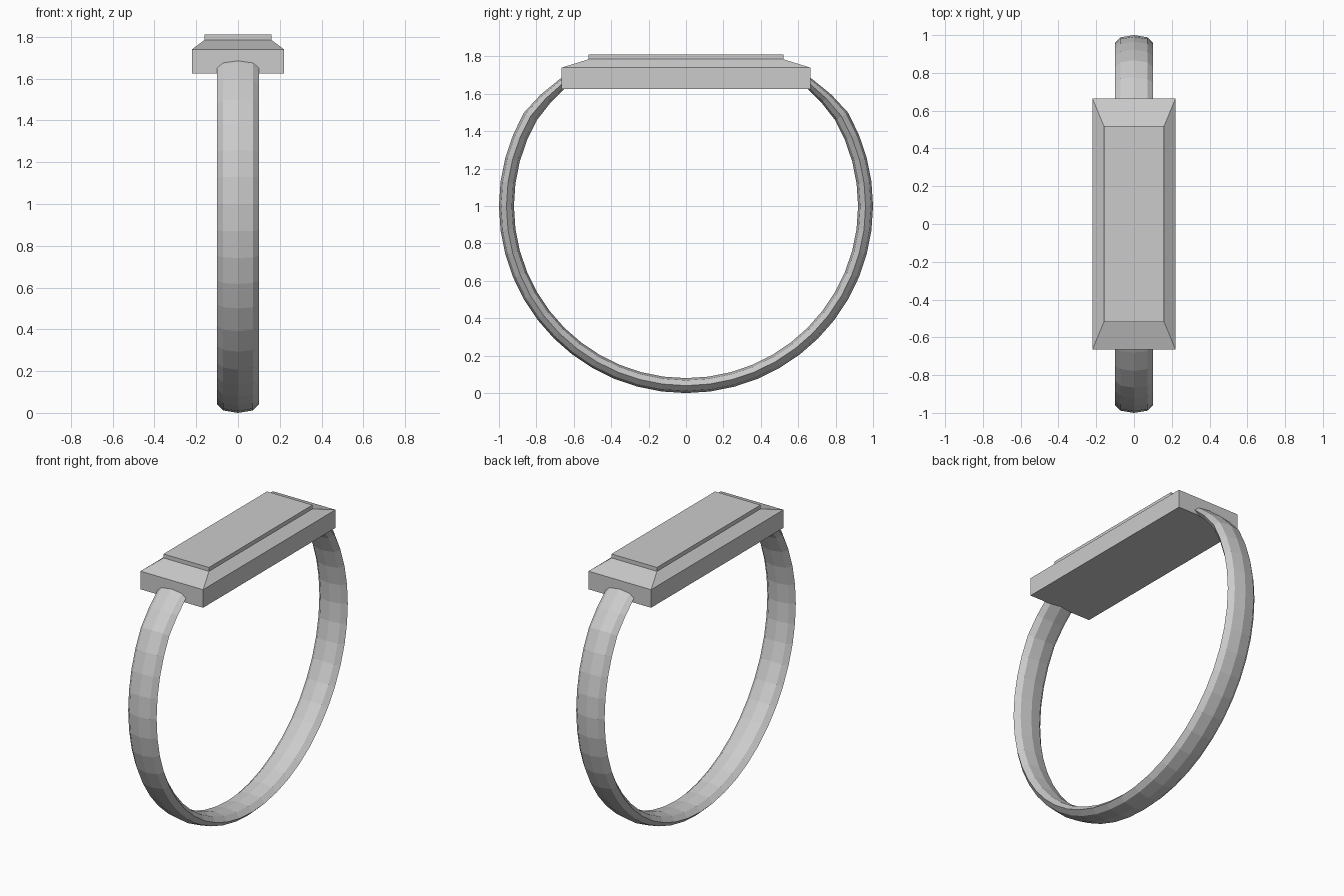
import bpy, bmesh
from math import sin, cos, pi, radians, atan2

if "Cube" in bpy.data.objects:
    bpy.data.objects.remove(bpy.data.objects["Cube"])


def finish(name, bm):
    bmesh.ops.recalc_face_normals(bm, faces=bm.faces)
    mesh = bpy.data.meshes.new(name)
    bm.to_mesh(mesh)
    bm.free()
    obj = bpy.data.objects.new(name, mesh)
    bpy.context.collection.objects.link(obj)
    return obj


def skin(name, rings):
    """Join successive closed rings of points and cap both ends."""
    bm = bmesh.new()
    loops = [[bm.verts.new(p) for p in ring] for ring in rings]
    for a, b in zip(loops, loops[1:]):
        n = len(a)
        for i in range(n):
            bm.faces.new((a[i], a[(i + 1) % n], b[(i + 1) % n], b[i]))
    bm.faces.new(loops[0][::-1])
    bm.faces.new(loops[-1])
    return finish(name, bm)


# Band: 48-step circle, thinning and straightening where it meets the top
shoulder = [(0.60, 1.70, 0.024), (0.66, 1.655, 0.028), (0.75, 1.575, 0.034)]
arc = []
for i in range(4, -29, -1):
    a = radians(7.5 * i)
    arc.append((0.96 * cos(a), 1 + 0.96 * sin(a), 0.04))
path = shoulder + arc + [(-y, z, t) for y, z, t in reversed(shoulder)]

rings = []
for y, z, t in path:
    a = atan2(z - 1, y)
    ring = []
    for k in range(8):
        u = k * pi / 4
        r = t * sin(u)
        ring.append((0.1 * cos(u), y + r * cos(a), z + r * sin(a)))
    rings.append(ring)
skin("ring_band", rings)


# Signet block: straight base, sloped shoulders, thin raised plate
def rect(x, y, z):
    return [(-x, -y, z), (x, -y, z), (x, y, z), (-x, y, z)]


skin("signet_block", [
    rect(0.22, 0.665, 1.625),
    rect(0.22, 0.665, 1.74),
    rect(0.16, 0.52, 1.785),
    rect(0.16, 0.52, 1.81),
])
